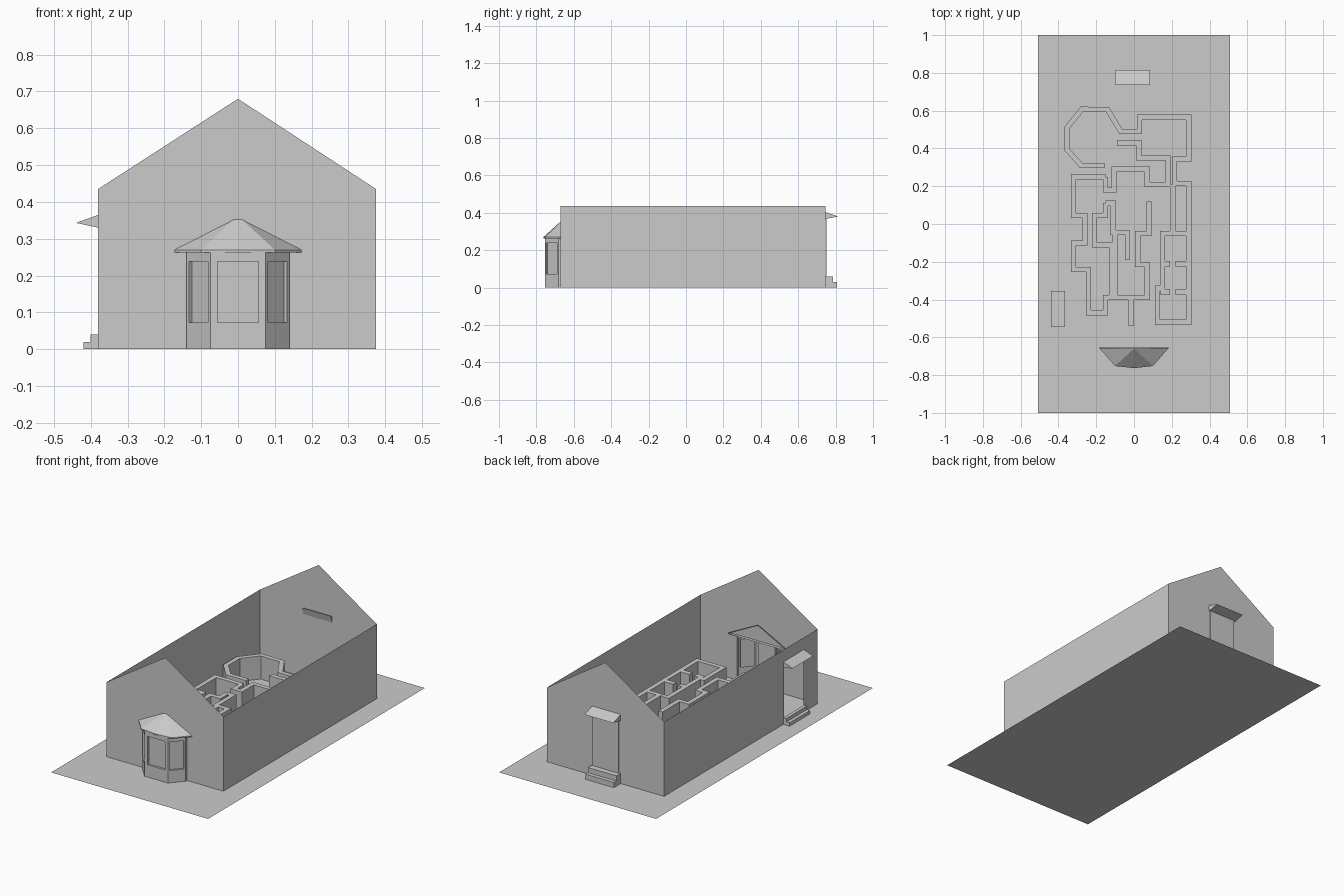
import bpy, bmesh
from mathutils import Vector

if "Cube" in bpy.data.objects:
    bpy.data.objects.remove(bpy.data.objects["Cube"])


def finish(name, bm, weld=True):
    if weld:
        bmesh.ops.remove_doubles(bm, verts=bm.verts, dist=1e-5)
    bmesh.ops.recalc_face_normals(bm, faces=bm.faces)
    me = bpy.data.meshes.new(name)
    bm.to_mesh(me)
    bm.free()
    ob = bpy.data.objects.new(name, me)
    bpy.context.collection.objects.link(ob)
    return ob


def add_face(bm, pts):
    return bm.faces.new([bm.verts.new(p) for p in pts])


def sheet(name, pts):
    bm = bmesh.new()
    add_face(bm, pts)
    return finish(name, bm)


def prism(name, pts, move):
    """Closed solid from a flat profile pushed along a vector."""
    bm = bmesh.new()
    f = add_face(bm, pts)
    r = bmesh.ops.extrude_face_region(bm, geom=[f], use_keep_orig=True)
    vs = [g for g in r["geom"] if isinstance(g, bmesh.types.BMVert)]
    bmesh.ops.translate(bm, verts=vs, vec=move)
    return finish(name, bm)


def wall_run(name, path, width=0.027, height=0.135):
    """Room wall following a plan line, with mitred corners."""
    p = [Vector(q) for q in path]
    dirs = [(b - a).normalized() for a, b in zip(p, p[1:])]
    bm = bmesh.new()
    rings = []
    for i, q in enumerate(p):
        a, b = dirs[max(i - 1, 0)], dirs[min(i, len(dirs) - 1)]
        na, nb = Vector((-a.y, a.x)), Vector((-b.y, b.x))
        m = (na + nb) / (1 + na.dot(nb)) * width / 2
        l, r = q + m, q - m
        rings.append([bm.verts.new((c.x, c.y, z))
                      for c, z in ((l, 0), (l, height), (r, height), (r, 0))])
    for s, t in zip(rings, rings[1:]):
        for k in range(4):
            n = (k + 1) % 4
            bm.faces.new((s[k], s[n], t[n], t[k]))
    bm.faces.new(rings[0])
    bm.faces.new(rings[-1])
    return finish(name, bm)


# Lot and thin outer walls
L, R, F, B, EAVE, PEAK = -0.38, 0.375, -0.67, 0.745, 0.435, 0.68
sheet("ground", [(-.507, -1, 0), (.507, -1, 0), (.507, 1, 0), (-.507, 1, 0)])
gable = [(R, 0), (R, EAVE), (0, PEAK), (L, EAVE), (L, 0)]
bay_gap = [(-.14, 0), (-.14, .265), (.14, .265), (.14, 0)]
sheet("front_wall", [(x, F, z) for x, z in gable + bay_gap])
sheet("back_wall", [(x, B, z) for x, z in gable])
sheet("right_wall", [(R, F, 0), (R, B, 0), (R, B, EAVE), (R, F, EAVE)])
door_gap = [(-.54, 0), (-.54, .33), (-.36, .33), (-.36, 0)]
sheet("left_wall", [(L, y, z) for y, z in
                    [(F, 0)] + door_gap + [(B, 0), (B, EAVE), (F, EAVE)]])

# Back door panel, steps and awning
prism("back_door", [(-.09, B + .003, .06), (.08, B + .003, .06),
                    (.08, B + .003, .37), (-.09, B + .003, .37)], (0, .003, 0))
prism("back_steps", [(-.1, y, z) for y, z in
                     [(B, 0), (.808, 0), (.808, .03), (.785, .03), (.785, .06), (B, .06)]],
      (.185, 0, 0))
prism("back_awning", [(-.1, .735, .407), (-.1, .815, .38), (-.1, .745, .367)], (.185, 0, 0))

# Side door steps and awning
prism("side_steps", [(x, -.545, z) for x, z in
                     [(L, 0), (-.42, 0), (-.42, .02), (-.4, .02), (-.4, .04), (L, .04)]],
      (0, .19, 0))
prism("side_awning", [(-.365, -.545, .37), (-.44, -.545, .343), (L, -.545, .33)], (0, .19, 0))

# Bay window: three panels, each with a recessed pane
bay = [Vector(q) for q in ((-.14, F), (-.14, -.683), (-.075, -.755),
                           (.075, -.755), (.14, -.683), (.14, F))]
TOP = .265
for i, (a, b) in enumerate(zip(bay, bay[1:])):
    if i in (0, 4):
        sheet("bay_cheek", [(a.x, a.y, 0), (b.x, b.y, 0), (b.x, b.y, TOP), (a.x, a.y, TOP)])
        continue
    d = b - a
    inward = Vector((-d.y, d.x)).normalized() * .012
    u = .13 if i == 2 else .1

    def at(t, z, deep=False):
        q = a + d * t + (inward if deep else Vector((0, 0)))
        return (q.x, q.y, z)

    outer = [(0, 0), (1, 0), (1, TOP), (0, TOP)]
    inner = [(u, .072), (1 - u, .072), (1 - u, .238), (u, .238)]
    bm = bmesh.new()
    for k in range(4):
        n = (k + 1) % 4
        add_face(bm, [at(*outer[k]), at(*outer[n]), at(*inner[n]), at(*inner[k])])
        add_face(bm, [at(*inner[k]), at(*inner[n]), at(*inner[n], True), at(*inner[k], True)])
    add_face(bm, [at(*q, True) for q in inner])
    finish("bay_panel", bm)

# Faceted bay roof with a thin eave
rim = [(-.185, -.655), (-.10, -.752), (0, -.763), (.10, -.752), (.185, -.655)]
bm = bmesh.new()
for a, b in zip(rim, rim[1:]):
    add_face(bm, [(*a, .27), (*b, .27), (0, -.66, .362)])
    add_face(bm, [(*a, .263), (*b, .263), (*b, .27), (*a, .27)])
add_face(bm, [(*q, .263) for q in rim])
finish("bay_roof", bm)

# Low room walls
wall_run("octagon_and_east_rooms", [
    (-.155, .31), (-.28, .31), (-.355, .395), (-.355, .51), (-.275, .608), (-.14, .605),
    (-.07, .49), (.03, .49), (.03, .565), (.29, .565), (.29, .345), (.215, .345),
    (.215, .215), (.29, .215), (.29, -.52), (.125, -.52), (.125, -.34), (.15, -.34),
    (.15, -.05), (.19, -.05)])
wall_run("hall_and_middle_room", [
    (-.09, .43), (.025, .43), (.025, .35), (.18, .35), (.18, .21), (.07, .21),
    (.07, .29), (-.105, .29), (-.105, .18), (-.15, .18), (-.15, .25)])
wall_run("west_rooms", [
    (-.15, .25), (-.32, .25), (-.32, .045), (-.26, .045), (-.26, -.1), (-.32, -.1),
    (-.32, -.24), (-.24, -.24), (-.24, -.47), (-.15, -.47), (-.15, -.39), (-.12, -.39),
    (-.12, -.11), (-.21, -.11), (-.21, .045), (-.15, .045), (-.15, .11)])
wall_run("middle_partition", [(-.15, .11), (-.11, .11), (-.11, -.045), (-.035, -.045),
                              (-.035, -.19)])
wall_run("south_room", [
    (.08, .12), (.08, -.05), (.02, -.05), (.02, -.215), (.07, -.215), (.07, -.39),
    (-.1, -.39), (-.1, -.045)])
wall_run("south_stub", [(-.015, -.39), (-.015, -.54)], .03)
wall_run("east_corridor", [(.205, .21), (.205, -.05), (.29, -.05)])
for y in (-.21, -.36):
    wall_run("closet_divider", [(.22, y), (.29, y)], .03)
    wall_run("closet_divider", [(.14, y), (.19, y)], .03)
